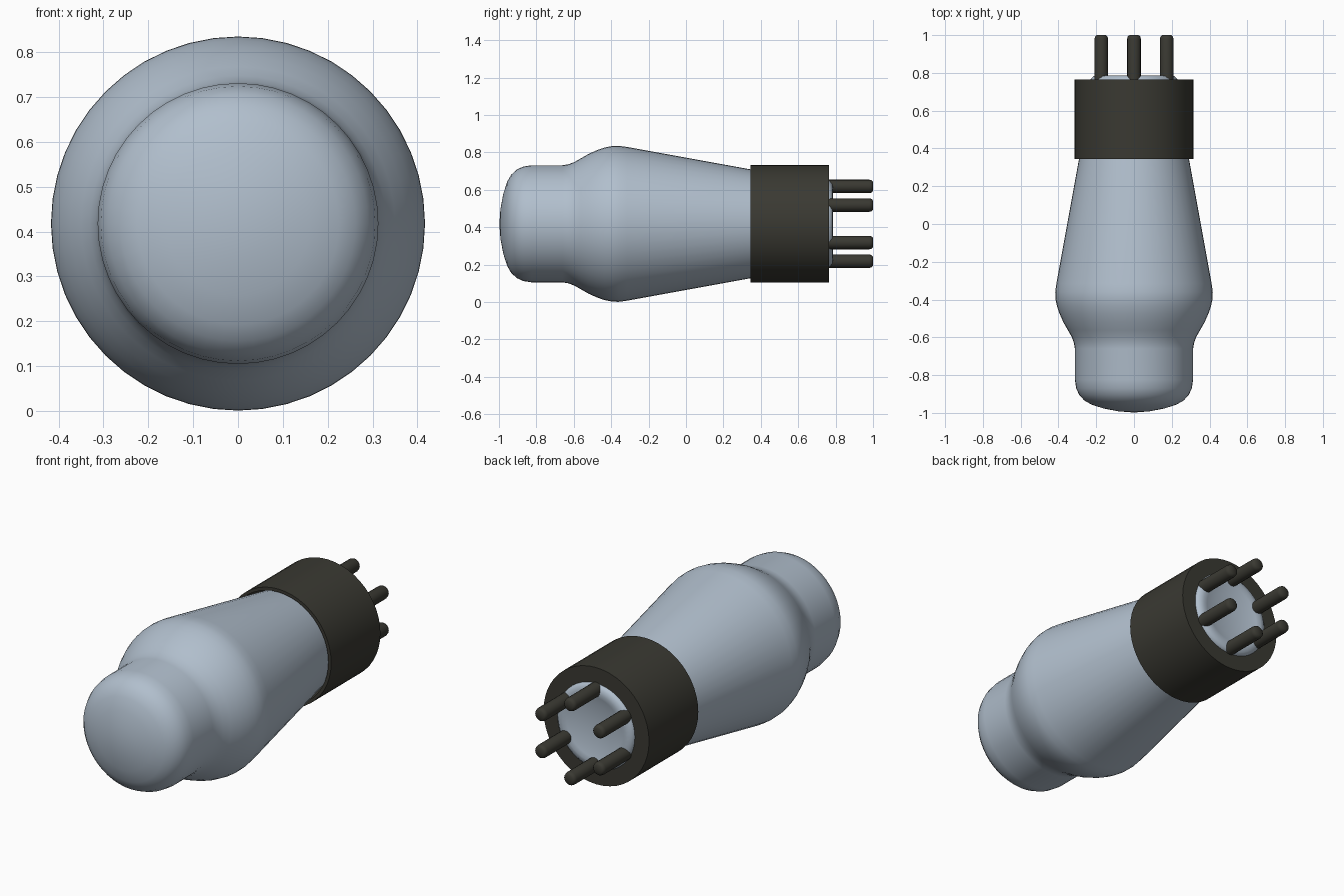
import bpy, math
from mathutils import Matrix

cube = bpy.data.objects.get("Cube")
if cube:
    bpy.data.objects.remove(cube, do_unlink=True)

AXIS_Z = 0.418  # height of the tube's long axis


def material(name, rgb, rough):
    m = bpy.data.materials.new(name)
    m.use_nodes = True
    m.diffuse_color = (*rgb, 1)
    b = m.node_tree.nodes["Principled BSDF"]
    b.inputs["Base Color"].default_value = (*rgb, 1)
    b.inputs["Roughness"].default_value = rough
    return m


glass = material("pale blue glass", (0.44, 0.52, 0.61), 0.4)
dark = material("dark olive plastic", (0.042, 0.041, 0.032), 0.5)


def lathe(name, profile, mat, segments, x=0.0, z=0.0, closed=False, angle=35):
    """Turn (radius, y) points around an axis parallel to y; radius 0 makes a pole."""
    verts, faces, rings = [], [], []
    for r, y in profile:
        n = 1 if r == 0 else segments
        rings.append(range(len(verts), len(verts) + n))
        for i in range(n):
            a = 2 * math.pi * i / segments
            verts.append((r * math.cos(a), y, r * math.sin(a)))
    pairs = list(zip(rings, rings[1:]))
    if closed:
        pairs.append((rings[-1], rings[0]))
    for p, q in pairs:
        for i in range(segments):
            j = (i + 1) % segments
            if len(p) == 1:
                faces.append((p[0], q[i], q[j]))
            elif len(q) == 1:
                faces.append((p[i], q[0], p[j]))
            else:
                faces.append((p[i], q[i], q[j], p[j]))
    me = bpy.data.meshes.new(name)
    me.from_pydata(verts, [], faces)
    me.materials.append(mat)
    ob = bpy.data.objects.new(name, me)
    ob.matrix_world = Matrix.Translation((x, 0, AXIS_Z + z))
    bpy.context.collection.objects.link(ob)
    bpy.ops.object.select_all(action='DESELECT')
    ob.select_set(True)
    bpy.context.view_layer.objects.active = ob
    bpy.ops.object.mode_set(mode='EDIT')
    bpy.ops.mesh.select_all(action='SELECT')
    bpy.ops.mesh.normals_make_consistent(inside=False)
    bpy.ops.object.mode_set(mode='OBJECT')
    bpy.ops.object.shade_smooth_by_angle(angle=math.radians(angle))
    return ob


# Glass envelope: domed tip, neck, shoulder, long taper, pressed foot
lathe("glass_envelope", [
    (0, -0.998), (0.08, -0.992), (0.16, -0.977), (0.225, -0.956),
    (0.262, -0.935), (0.29, -0.905), (0.306, -0.87), (0.313, -0.825),
    (0.313, -0.66), (0.318, -0.63), (0.33, -0.597), (0.35, -0.562),
    (0.374, -0.52), (0.394, -0.475), (0.408, -0.435), (0.416, -0.395),
    (0.417, -0.36), (0.411, -0.315), (0.291, 0.345), (0.275, 0.43),
    (0.25, 0.6), (0.232, 0.74), (0.23, 0.768), (0.215, 0.782), (0.19, 0.787),
    (0.165, 0.782), (0.12, 0.77), (0, 0.765),
], glass, 48, angle=60)

# Base collar: hollow sleeve with a wide rear rim
lathe("base_collar", [
    (0.298, 0.345), (0.315, 0.345), (0.315, 0.765),
    (0.228, 0.765), (0.228, 0.72), (0.298, 0.72),
], dark, 48, closed=True)

# Six contact pins in a ring
for i in range(6):
    a = math.radians(90 + 60 * i)
    lathe(f"contact_pin_{i + 1}", [
        (0, 0.70), (0.036, 0.70), (0.036, 0.98), (0.033, 0.992), (0.024, 1.0), (0, 1.0),
    ], dark, 16, x=0.2 * math.cos(a), z=0.2 * math.sin(a), angle=50)
